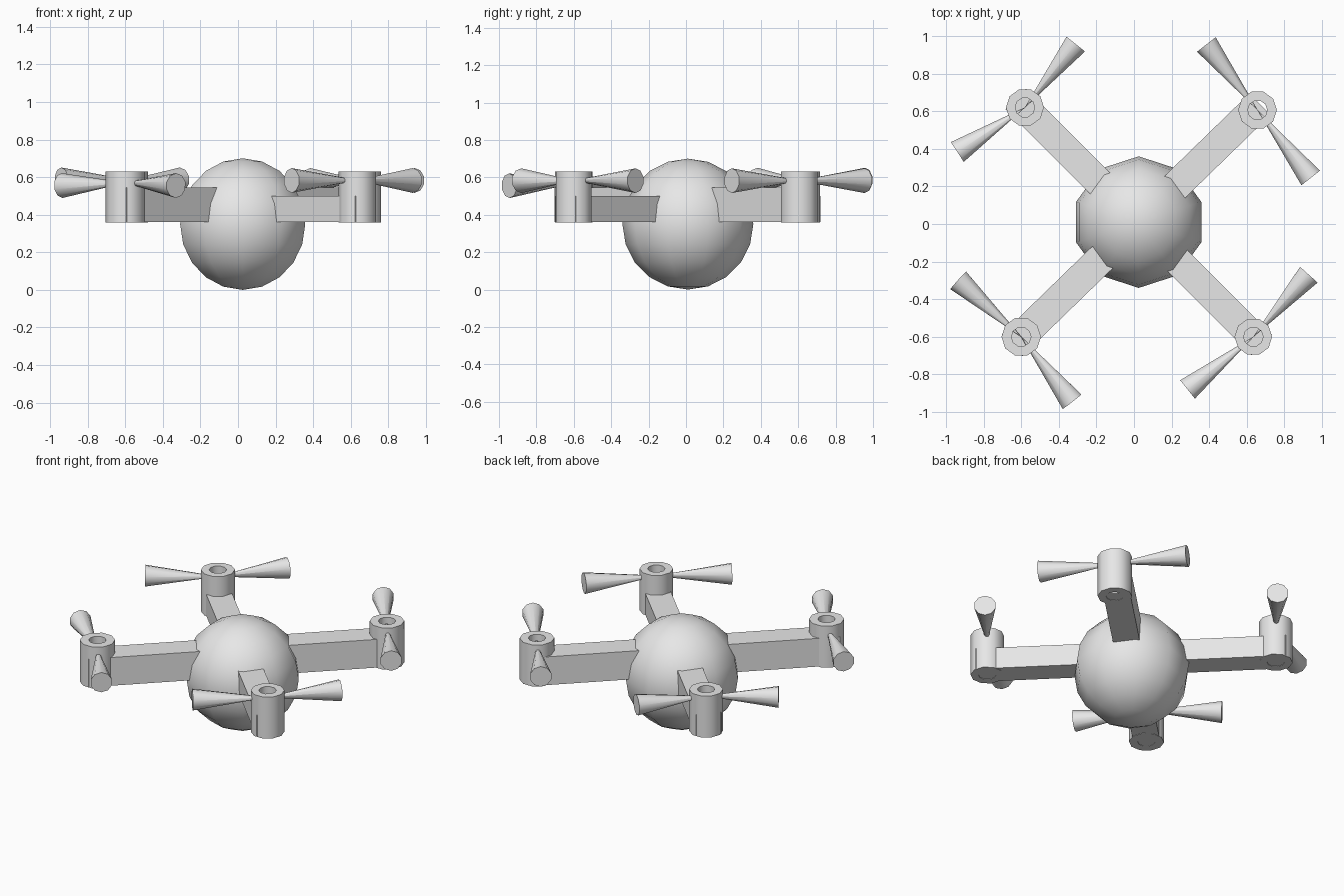
import bpy
import bmesh
from math import radians, cos, sin, pi
from mathutils import Vector, Matrix

cube = bpy.data.objects.get("Cube")
if cube:
    bpy.data.objects.remove(cube, do_unlink=True)

# Single grey finish
grey = bpy.data.materials.new("plain_grey")
grey.use_nodes = True
grey.diffuse_color = (0.8, 0.8, 0.8, 1)
grey.node_tree.nodes["Principled BSDF"].inputs["Base Color"].default_value = (0.8, 0.8, 0.8, 1)

CENTRE = Vector((0.025, 0.01, 0.35))
SIDES = 10


def add_object(name, bm, smooth=True):
    bmesh.ops.recalc_face_normals(bm, faces=bm.faces)
    mesh = bpy.data.meshes.new(name)
    bm.to_mesh(mesh)
    bm.free()
    mesh.materials.append(grey)
    obj = bpy.data.objects.new(name, mesh)
    bpy.context.collection.objects.link(obj)
    if smooth:
        bpy.ops.object.select_all(action='DESELECT')
        obj.select_set(True)
        bpy.context.view_layer.objects.active = obj
        bpy.ops.object.shade_smooth_by_angle(angle=radians(50))
    return obj


def beam(name, angle, back, front, half_width, bottom, top):
    """Box beam running through the body centre."""
    bm = bmesh.new()
    bmesh.ops.create_cube(bm, size=1)
    size = Vector((back + front, 2 * half_width, top - bottom))
    bmesh.ops.scale(bm, vec=size, verts=bm.verts)
    bmesh.ops.translate(bm, vec=((front - back) / 2, 0, (top + bottom) / 2), verts=bm.verts)
    bmesh.ops.rotate(bm, matrix=Matrix.Rotation(radians(angle), 3, 'Z'), verts=bm.verts)
    bmesh.ops.translate(bm, vec=(CENTRE.x, CENTRE.y, 0), verts=bm.verts)
    add_object(name, bm, smooth=False)


def motor(name, x, y, radius, bottom=0.358, top=0.63, bore=0.052):
    """Open tube made from a ring-shaped profile."""
    bm = bmesh.new()
    profile = [(bore, bottom), (radius, bottom), (radius, top), (bore, top)]
    loops = []
    for i in range(SIDES):
        a = 2 * pi * i / SIDES
        loops.append([bm.verts.new((x + r * cos(a), y + r * sin(a), z)) for r, z in profile])
    for i, ring in enumerate(loops):
        nxt = loops[(i + 1) % SIDES]
        for j in range(4):
            k = (j + 1) % 4
            bm.faces.new((ring[j], nxt[j], nxt[k], ring[k]))
    add_object(name, bm)


def blade(name, hub, tip, radius=0.066):
    """Cone with its point in the hub and its wide end at the tip."""
    axis = tip - hub
    bm = bmesh.new()
    bmesh.ops.create_cone(bm, cap_ends=True, segments=SIDES, radius1=0.001,
                          radius2=radius, depth=axis.length)
    turn = axis.to_track_quat('Z', 'Y').to_matrix().to_4x4()
    bmesh.ops.transform(bm, matrix=Matrix.Translation((hub + tip) / 2) @ turn, verts=bm.verts)
    add_object(name, bm)


# Round body
bm = bmesh.new()
bmesh.ops.create_uvsphere(bm, u_segments=SIDES, v_segments=10, radius=0.35)
bmesh.ops.translate(bm, vec=CENTRE, verts=bm.verts)
add_object("body", bm)

# Crossed arms
beam("tall_cross_arm", 44.2, 0.94, 0.90, 0.08, 0.36, 0.545)
beam("low_cross_arm", -45, 0.925, 0.925, 0.077, 0.36, 0.5)

# Rotors: motor centre, motor radius, hub height, tip height, two blade tips
rotors = {
    "back_left": ((0.657, 0.606), 0.103, 0.582, 0.582, (0.385, 0.955), (0.94, 0.245)),
    "back_right": ((-0.58, 0.62), 0.101, 0.585, 0.585, (-0.31, 0.957), (-0.94, 0.383)),
    "front_right": ((-0.60, -0.60), 0.105, 0.57, 0.555, (-0.935, -0.30), (-0.33, -0.945)),
    "front_left": ((0.635, -0.60), 0.1, 0.583, 0.582, (0.93, -0.27), (0.285, -0.88)),
}
for corner, (pos, radius, hub_z, tip_z, *tips) in rotors.items():
    motor(corner + "_motor", *pos, radius)
    for label, tip in zip(("first", "second"), tips):
        blade(f"{corner}_{label}_blade", Vector((*pos, hub_z)), Vector((*tip, tip_z)))
